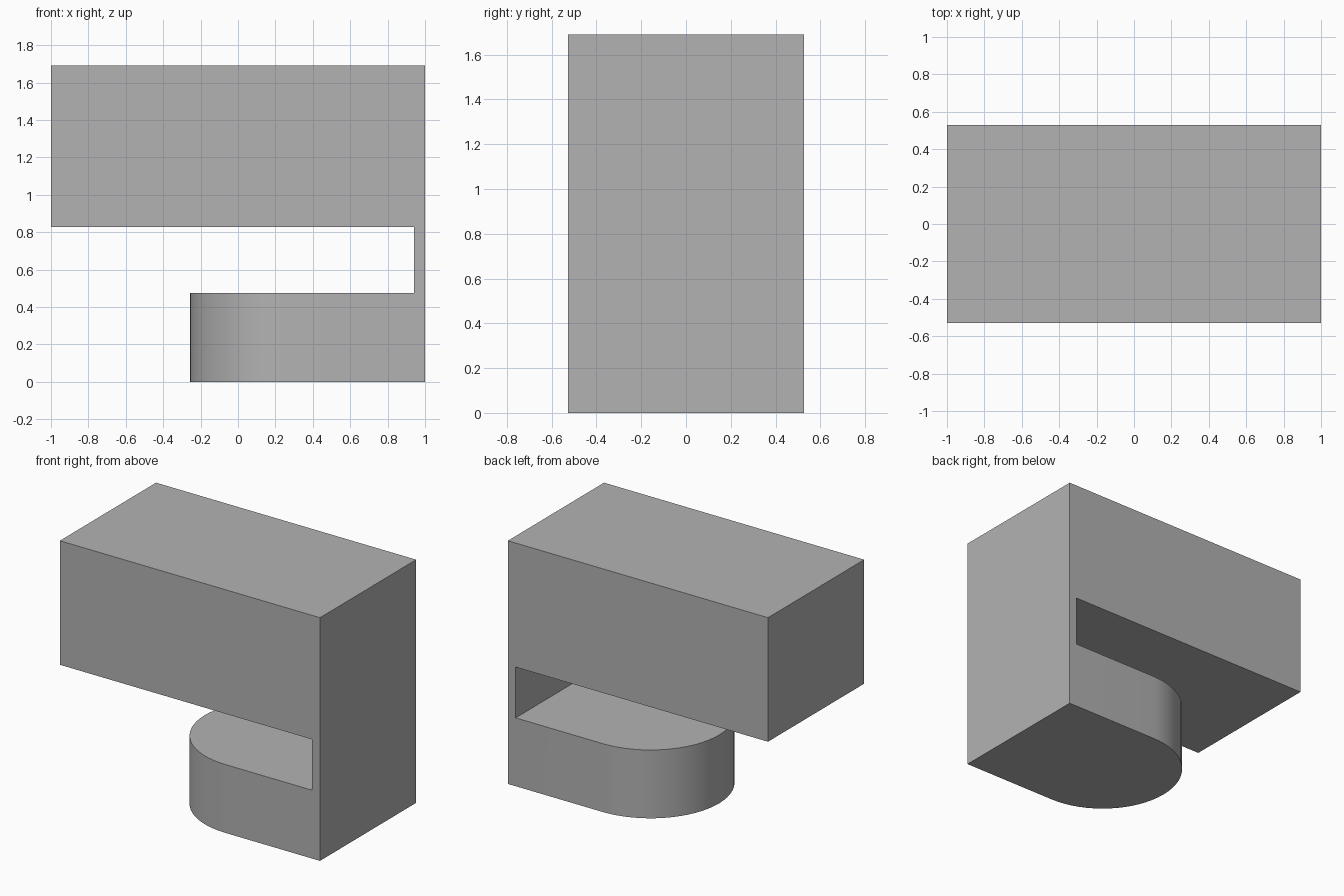
import bpy
import bmesh
import math

cube = bpy.data.objects.get("Cube")
if cube:
    bpy.data.objects.remove(cube, do_unlink=True)

HALF_DEPTH = 0.528
LEFT, WALL_IN, RIGHT = -1.0, 0.94, 1.0
BASE_TOP, ARM_BOTTOM, TOP = 0.475, 0.828, 1.69
ARC_X = 0.272
SEGMENTS = 32

grey = bpy.data.materials.new("plain grey")
grey.use_nodes = True
colour = (0.448, 0.448, 0.448, 1)
grey.diffuse_color = colour
grey.node_tree.nodes["Principled BSDF"].inputs["Base Color"].default_value = colour

bm = bmesh.new()


def extrude(faces, offset):
    """Extrude faces by an offset and return the moved caps."""
    new = bmesh.ops.extrude_face_region(bm, geom=faces)["geom"]
    verts = [g for g in new if isinstance(g, bmesh.types.BMVert)]
    bmesh.ops.translate(bm, verts=verts, vec=offset)
    bmesh.ops.delete(bm, geom=[f for f in faces if f.is_valid], context="FACES_ONLY")
    bm.normal_update()
    return [g for g in new if isinstance(g, bmesh.types.BMFace)]


# Footprint: a thin wall strip joined to a round-ended base
wall = [bm.verts.new((x, y, 0)) for x, y in (
    (WALL_IN, -HALF_DEPTH), (RIGHT, -HALF_DEPTH), (RIGHT, HALF_DEPTH), (WALL_IN, HALF_DEPTH))]
arc = []
for i in range(SEGMENTS + 1):
    a = math.pi / 2 + math.pi * i / SEGMENTS
    arc.append(bm.verts.new((ARC_X + HALF_DEPTH * math.cos(a), HALF_DEPTH * math.sin(a), 0)))
footprint = [bm.faces.new(wall), bm.faces.new([wall[0], wall[3]] + arc)]

# Keep a bottom cap while raising the base
bottom = bmesh.ops.duplicate(bm, geom=footprint)
caps = extrude(footprint, (0, 0, BASE_TOP))

# Raise the wall strip past the slot to the top
strip = [f for f in caps if f.calc_center_median().x > WALL_IN]
strip = extrude(strip, (0, 0, ARM_BOTTOM - BASE_TOP))
extrude(strip, (0, 0, TOP - ARM_BOTTOM))

# Pull the overhanging arm out of the upper inner wall
inner = [f for f in bm.faces
         if f.calc_center_median().z > ARM_BOTTOM and f.calc_center_median().x < WALL_IN + 0.001]
extrude(inner, (LEFT - WALL_IN, 0, 0))

# Weld and clean the flat faces
bmesh.ops.remove_doubles(bm, verts=bm.verts[:], dist=0.0001)
bmesh.ops.recalc_face_normals(bm, faces=bm.faces[:])
bmesh.ops.dissolve_limit(bm, angle_limit=math.radians(0.5), verts=bm.verts[:], edges=bm.edges[:])

mesh = bpy.data.meshes.new("bracket_body")
bm.to_mesh(mesh)
bm.free()
mesh.materials.append(grey)
body = bpy.data.objects.new("bracket_body", mesh)
bpy.context.collection.objects.link(body)

bpy.ops.object.select_all(action="DESELECT")
body.select_set(True)
bpy.context.view_layer.objects.active = body
bpy.ops.object.shade_smooth_by_angle(angle=math.radians(30))
